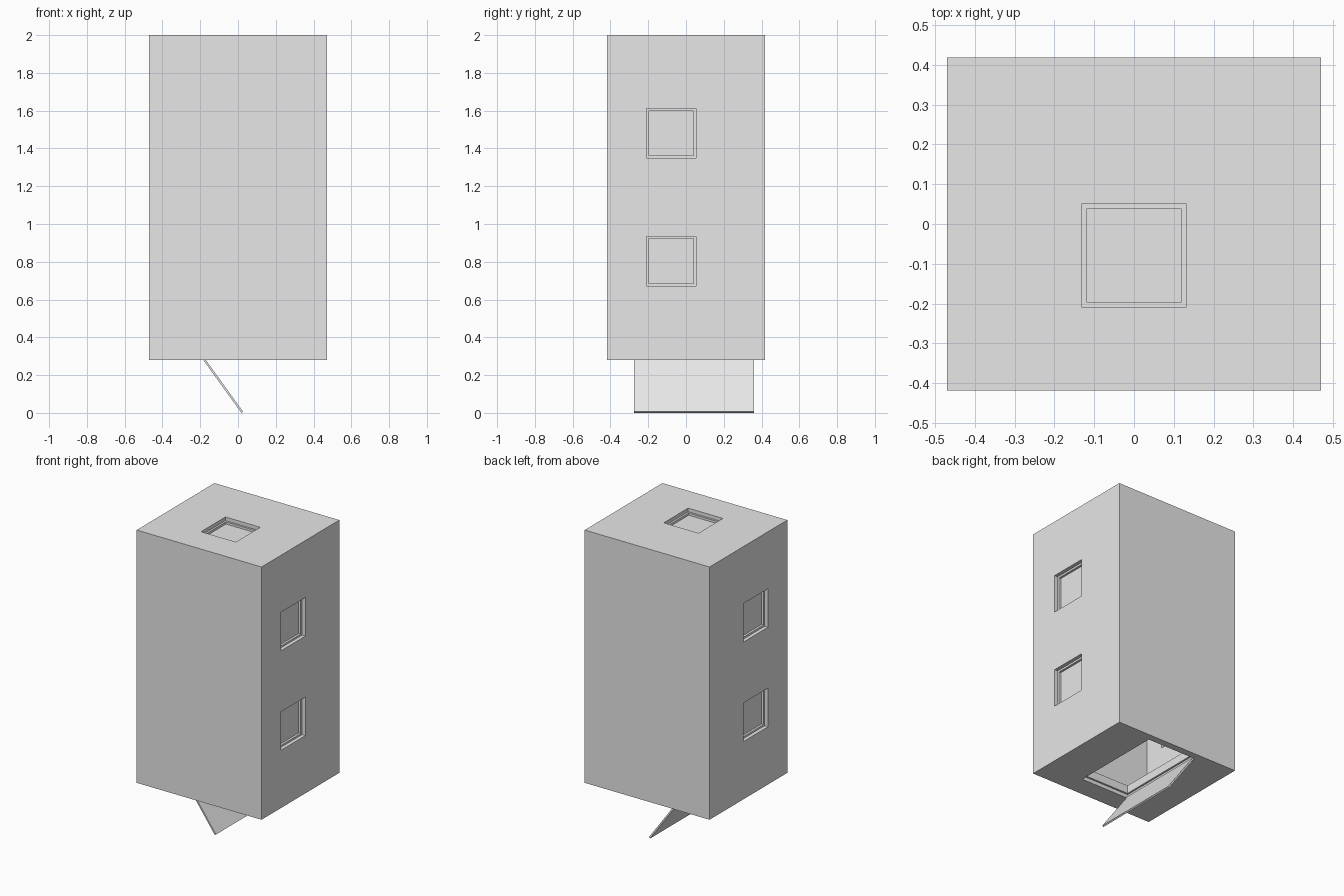
import bpy
from mathutils import Vector, Matrix

cube = bpy.data.objects.get("Cube")
if cube:
    bpy.data.objects.remove(cube, do_unlink=True)

grey = bpy.data.materials.new("plain grey")
grey.use_nodes = True
grey.diffuse_color = (0.8, 0.8, 0.8, 1)
grey.node_tree.nodes["Principled BSDF"].inputs["Base Color"].default_value = (0.8, 0.8, 0.8, 1)


def box(name, lo, hi):
    """Box between two opposite corners."""
    lo, hi = Vector(lo), Vector(hi)
    bpy.ops.mesh.primitive_cube_add(size=1)
    ob = bpy.context.object
    ob.name = name
    size = hi - lo
    ob.data.transform(Matrix.Translation((lo + hi) / 2) @ Matrix.Diagonal((*size, 1)))
    ob.data.materials.append(grey)
    return ob


def cut(target, lo, hi):
    """Cut a box-shaped hole out of the target."""
    cutter = box("cutter", lo, hi)
    cutter.hide_render = True
    mod = target.modifiers.new("cut", "BOOLEAN")
    mod.operation, mod.solver, mod.object = "DIFFERENCE", "EXACT", cutter
    bpy.context.view_layer.objects.active = target
    bpy.ops.object.modifier_apply(modifier=mod.name)
    bpy.data.objects.remove(cutter, do_unlink=True)


X, Y, FLOOR, TOP = 0.47, 0.418, 0.28, 2.0
WALL = 0.08      # wall thickness
REBATE = 0.025   # depth of the wide outer step of each opening
LIP = 0.013      # how far the inner step stands in
PANE = 0.04      # depth of the pane face
WIN_Y = (-0.21, 0.052)

# Hollow body
body = box("body", (-X, -Y, FLOOR), (X, Y, TOP))
cut(body, (-X + WALL, -Y + WALL, FLOOR + WALL), (X - WALL, Y - WALL, TOP - WALL))

# Stepped side windows with recessed panes, two on each side
for side, label in ((1, "left"), (-1, "right")):
    for z0, level in ((0.673, "lower"), (1.35, "upper")):
        z1 = z0 + 0.262
        y0, y1 = WIN_Y

        def span(d0, d1, inset):
            xs = sorted((side * (X - d0), side * (X - d1)))
            return ((xs[0], y0 + inset, z0 + inset), (xs[1], y1 - inset, z1 - inset))

        cut(body, *span(-0.05, REBATE, 0))
        cut(body, *span(0, WALL + 0.02, LIP))
        box(f"{label}_{level}_pane", *span(PANE, PANE + 0.01, LIP))

# Stepped skylight in the roof
sx, (y0, y1) = 0.131, WIN_Y
cut(body, (-sx, y0, TOP - REBATE), (sx, y1, TOP + 0.05))
sx, y0, y1 = sx - LIP, y0 + LIP, y1 - LIP
cut(body, (-sx, y0, TOP - WALL - 0.02), (sx, y1, TOP))
box("skylight_pane", (-sx, y0, TOP - PANE - 0.01), (sx, y1, TOP - PANE))

# Stepped hatch opening in the floor
hx, hy = (-0.18, 0.19), (-0.275, 0.37)
cut(body, (hx[0], hy[0], FLOOR - 0.05), (hx[1], hy[1], FLOOR + REBATE))
cut(body, (hx[0] + LIP, hy[0] + LIP, FLOOR), (hx[1] - LIP, hy[1] - LIP, FLOOR + WALL + 0.02))

# Hatch door hanging open: a slanted slab from the hinge down to its free edge
along = Vector((-0.585, 0, 0.811))
across = Vector((0.811, 0, 0.585)) * 0.011
tip = Vector((0.018, 0, 0))
profile = [tip, tip + across, tip + across + along * 0.352, tip + along * 0.352]
verts = [p + Vector((0, y, 0)) for y in (-0.275, 0.36) for p in profile]
faces = [(0, 1, 2, 3), (7, 6, 5, 4)]
faces += [(i, i + 4, (i + 1) % 4 + 4, (i + 1) % 4) for i in range(4)]
mesh = bpy.data.meshes.new("hatch_door")
mesh.from_pydata(verts, [], faces)
mesh.materials.append(grey)
bpy.context.collection.objects.link(bpy.data.objects.new("hatch_door", mesh))
